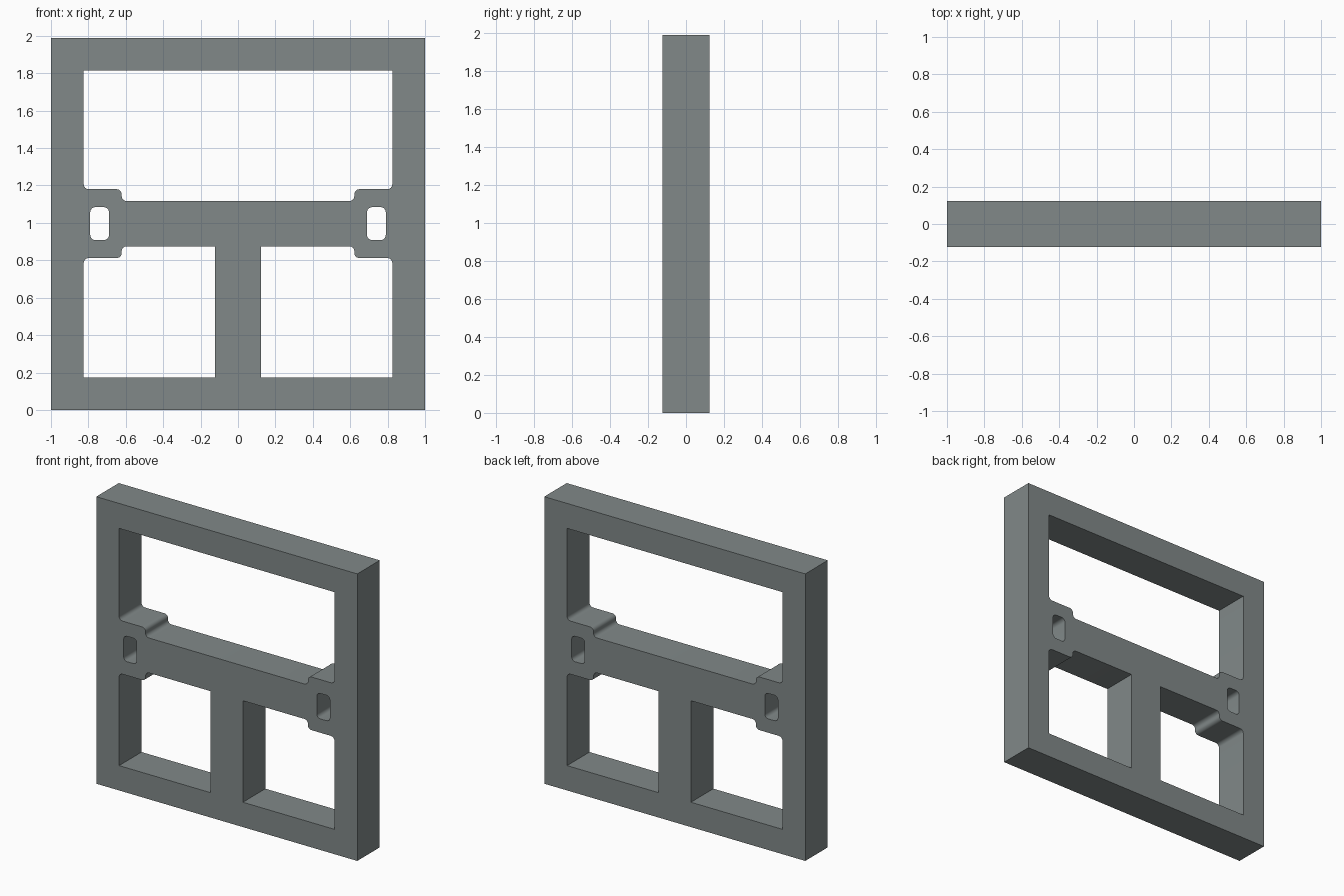
import bpy
import math
from mathutils import Vector

if "Cube" in bpy.data.objects:
    bpy.data.objects.remove(bpy.data.objects["Cube"])

HALF_DEPTH = 0.123
R = 0.027  # fillet radius of the lock tabs and slots


def rounded(points, steps=6):
    """Closed loop of (x, z, radius) corners with right-angle fillets."""
    loop = []
    for i, (x, z, r) in enumerate(points):
        p = Vector((x, z))
        if r == 0:
            loop.append(p)
            continue
        a = (Vector(points[i - 1][:2]) - p).normalized() * r
        b = (Vector(points[(i + 1) % len(points)][:2]) - p).normalized() * r
        for k in range(steps + 1):
            t = math.pi / 2 * k / steps
            loop.append(p + a * (1 - math.sin(t)) + b * (1 - math.cos(t)))
    return loop


def mirrored(points):
    return [(-x, z, r) for x, z, r in reversed(points)]


# Outer border
border = [(-1, 0, 0), (1, 0, 0), (1, 1.988, 0), (-1, 1.988, 0)]

# Wide upper opening, stepped around the side tabs
upper_half = [(0.825, 1.815, 0), (0.825, 1.18, R), (0.622, 1.18, R), (0.622, 1.117, R)]
upper_opening = upper_half + mirrored(upper_half)

# Lower opening beside the central post
lower_opening = [(0.124, 0.172, 0), (0.825, 0.172, 0), (0.825, 0.812, R),
                 (0.622, 0.812, R), (0.622, 0.875, R), (0.124, 0.875, 0)]

# Small rounded slot in each tab
slot = [(0.69, 0.908, R), (0.79, 0.908, R), (0.79, 1.084, R), (0.69, 1.084, R)]

# Extruded profile with holes
curve = bpy.data.curves.new("frame_panel", "CURVE")
curve.dimensions = "2D"
curve.fill_mode = "BOTH"
curve.extrude = HALF_DEPTH
for outline in (border, upper_opening, lower_opening, mirrored(lower_opening),
                slot, mirrored(slot)):
    loop = rounded(outline)
    spline = curve.splines.new("POLY")
    spline.points.add(len(loop) - 1)
    for point, co in zip(spline.points, loop):
        point.co = (co.x, co.y, 0, 1)
    spline.use_cyclic_u = True

grey = bpy.data.materials.new("slate_grey")
grey.diffuse_color = (0.22, 0.25, 0.25, 1)
grey.use_nodes = True
grey.node_tree.nodes["Principled BSDF"].inputs["Base Color"].default_value = grey.diffuse_color
curve.materials.append(grey)

frame = bpy.data.objects.new("frame_panel", curve)
bpy.context.collection.objects.link(frame)
frame.rotation_euler.x = math.pi / 2
bpy.context.view_layer.objects.active = frame
frame.select_set(True)
bpy.ops.object.convert(target="MESH")
bpy.ops.object.transform_apply(location=False, rotation=True, scale=False)
bpy.ops.object.shade_smooth_by_angle(angle=math.radians(30))
